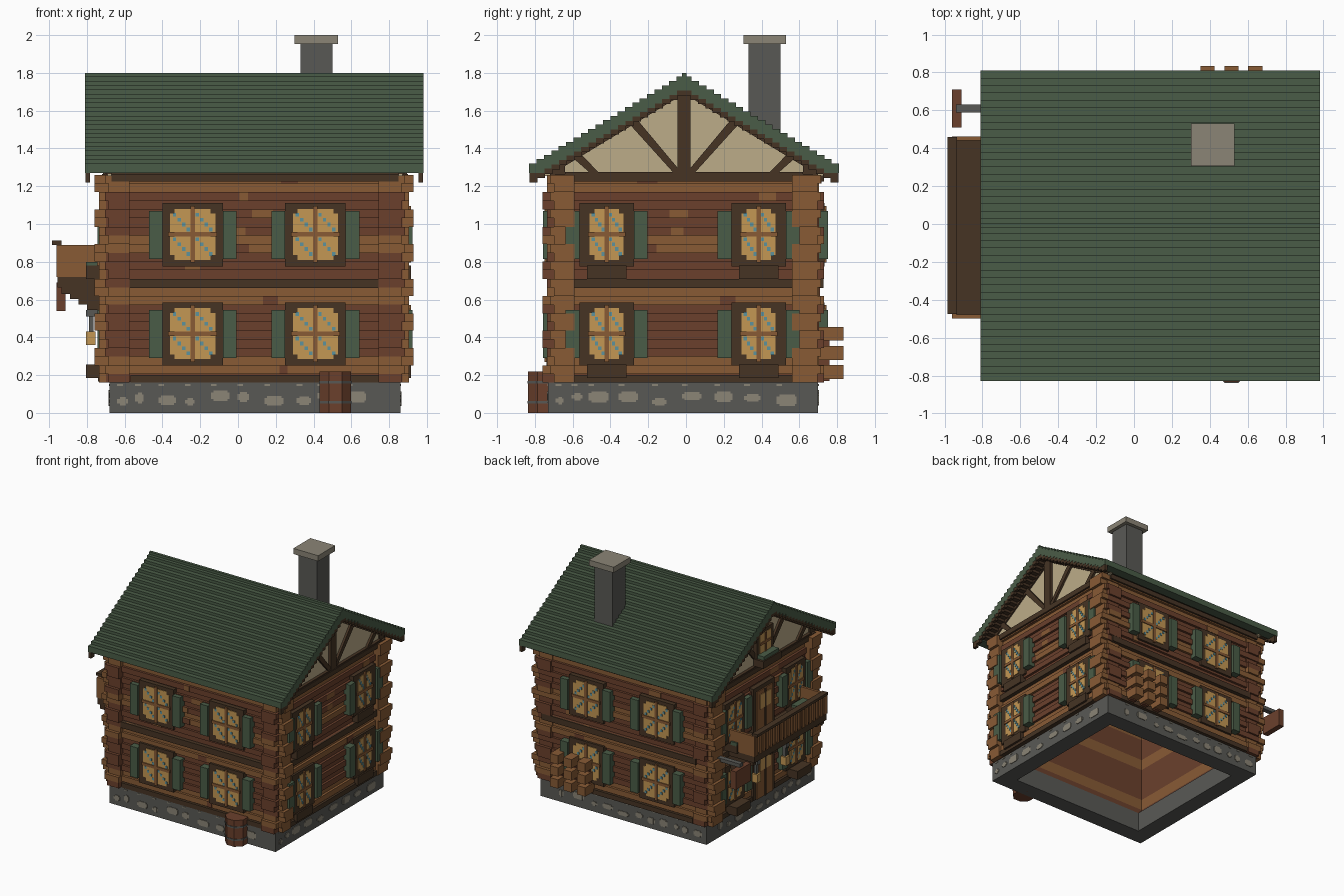
import bpy, bmesh, math, random
from mathutils import Vector

random.seed(4)
if "Cube" in bpy.data.objects:
    bpy.data.objects.remove(bpy.data.objects["Cube"])

COLOURS = {
    "red_wood": (107, 64, 44), "light_wood": (136, 91, 53), "dark_wood": (70, 52, 36),
    "roof_green": (74, 92, 71), "stone_grey": (89, 89, 85), "pale_stone": (139, 133, 118),
    "cream_plaster": (188, 172, 137), "window_amber": (196, 151, 84), "glass_blue": (92, 146, 158),
}


def linear(c):
    c /= 255
    return c / 12.92 if c <= 0.04045 else ((c + 0.055) / 1.055) ** 2.4


MATS = {}
for name, rgb in COLOURS.items():
    m = bpy.data.materials.new(name)
    col = tuple(linear(c) for c in rgb) + (1,)
    m.diffuse_color = col
    m.use_nodes = True
    bsdf = m.node_tree.nodes["Principled BSDF"]
    bsdf.inputs["Base Color"].default_value = col
    bsdf.inputs["Roughness"].default_value = 0.9
    MATS[name] = m

PARTS = {}  # part name -> (bmesh, list of colours used)


def prism(part, colour, ring, offset):
    """Extrude a ring of points by an offset into a closed solid."""
    bm, used = PARTS.setdefault(part, (bmesh.new(), []))
    if colour not in used:
        used.append(colour)
    a = [bm.verts.new(p) for p in ring]
    b = [bm.verts.new(Vector(p) + Vector(offset)) for p in ring]
    n = len(a)
    faces = [bm.faces.new(a[::-1]), bm.faces.new(b)]
    faces += [bm.faces.new((a[i], a[(i + 1) % n], b[(i + 1) % n], b[i])) for i in range(n)]
    for f in faces:
        f.material_index = used.index(colour)
    bmesh.ops.recalc_face_normals(bm, faces=faces)


def box(part, colour, x0, x1, y0, y1, z0, z1):
    prism(part, colour, [(x0, y0, z0), (x1, y0, z0), (x1, y1, z0), (x0, y1, z0)], (0, 0, z1 - z0))


def wbox(part, colour, side, u0, u1, d0, d1, z0, z1):
    """Box on a wall: u runs along the wall, d points outward from its surface."""
    s, base, along_x = {"front": (-1, -0.72, 1), "back": (1, 0.715, 1),
                        "right": (1, 0.885, 0), "left": (-1, -0.705, 0)}[side]
    a, b = sorted((base + s * d0, base + s * d1))
    if along_x:
        box(part, colour, u0, u1, a, b, z0, z1)
    else:
        box(part, colour, a, b, u0, u1, z0, z1)


# Foundation ring with pale stones set in its faces
for x0, x1, y0, y1 in ((-0.68, 0.86, -0.73, -0.59), (-0.68, 0.86, 0.56, 0.70),
                       (-0.68, -0.54, -0.59, 0.56), (0.72, 0.86, -0.59, 0.56)):
    box("foundation", "stone_grey", x0, x1, y0, y1, 0, 0.165)
for side, lo, hi, d in (("front", -0.66, 0.84, 0.01), ("back", -0.66, 0.84, -0.015),
                        ("left", -0.71, 0.68, -0.025), ("right", -0.71, 0.68, -0.025)):
    u = lo + 0.02
    while u < hi - 0.12:
        w, z = random.uniform(0.04, 0.11), random.uniform(0.035, 0.07)
        h = random.uniform(0.025, 0.05)
        wbox("foundation_stones", "pale_stone", side, u, u + w, d - 0.01, d + 0.004, z + 0.01, z + h)
        wbox("foundation_stones", "pale_stone", side, u + 0.015, u + w - 0.01, d - 0.01, d + 0.005,
             z, z + h + 0.01)
        wbox("foundation_stones", "pale_stone", side, u, u + 0.03, d - 0.01, d + 0.004, 0.143, 0.152)
        u += w + random.uniform(0.03, 0.09)

# Log walls: alternating bulging and recessed courses, crossing at the corners
ROWS, H = 24, 1.1 / 24
for i in range(ROWS):
    z0 = 0.16 + i * H
    z1, zc = z0 + H, z0 + H / 2
    light = any(abs(zc - c) < 0.05 for c in (0.245, 0.61, 0.905, 1.2))
    col = "light_wood" if light else "red_wood"
    g = 0 if i % 2 else 0.02
    e = 0 if (i // 2) % 2 else 0.025
    for part, y0, y1 in (("front_log_wall", -0.72 + g, -0.59), ("back_log_wall", 0.56, 0.715 - g)):
        box(part, col, -0.70, 0.87, y0, y1, z0, z1)
        box(part, "light_wood", -0.76 + e, -0.70, y0, y1, z0, z1)
        box(part, "light_wood", 0.87, 0.93 - e, y0, y1, z0, z1)
    for part, x0, x1 in (("left_log_wall", -0.705 + g, -0.575), ("right_log_wall", 0.745, 0.885 - g)):
        box(part, col, x0, x1, -0.735 - e, 0.705 + e, z0, z1)
    # Weathered patches of the other wood tone
    if i % 2:
        other = "red_wood" if light else "light_wood"
        for side, lo, hi in (("front", -0.55, 0.7), ("back", -0.55, 0.7),
                             ("left", -0.55, 0.5), ("right", -0.55, 0.5)):
            u = random.uniform(lo, hi - 0.1)
            wbox("log_patches", other, side, u, u + random.uniform(0.04, 0.12), -0.01, 0.003, z0, z1)

# Dark timber bands around the house
for side, lo, hi in (("front", -0.57, 0.75), ("back", -0.57, 0.75),
                     ("left", -0.59, 0.57), ("right", -0.59, 0.57)):
    wbox("timber_bands", "dark_wood", side, lo, hi, -0.03, 0.012, 0.16, 0.20)
    wbox("timber_bands", "dark_wood", side, lo - 0.03, hi + 0.08, -0.03, 0.014, 0.66, 0.71)
    wbox("timber_bands", "dark_wood", side, lo - 0.1, hi + 0.1, -0.06, 0.016, 1.225, 1.265)
for y0, y1 in ((-0.72, -0.64), (0.62, 0.70)):
    box("wall_plates", "dark_wood", -0.70, 0.88, y0, y1, 1.25, 1.31)


def window(side, u, z, hw, hf, box_below):
    """Framed amber window with cross bars, blue glints, shutters and sill."""
    p = side + "_windows"
    wbox(p, "dark_wood", side, u - hf, u + hf, -0.03, 0.018, z - 0.17, z + 0.165)
    wbox(p, "window_amber", side, u - hw, u + hw, 0, 0.022, z - 0.11, z + 0.11)
    wbox(p, "window_amber", side, u - hw + 0.025, u + hw - 0.025, 0, 0.023, z - 0.135, z + 0.135)
    for a in (-1, 1):
        for b in (-1, 1):
            for k in range(4):
                du, dz = a * hw / 2 + (k - 1.5) * hw * 0.2, b * 0.065 - (k - 1.5) * 0.026
                wbox(p, "glass_blue", side, u + du - 0.009, u + du + 0.009, 0, 0.026,
                     z + dz - 0.010, z + dz + 0.010)
        s0, s1 = sorted((u + a * hf, u + a * (hf + 0.072)))
        wbox(side + "_shutters", "roof_green", side, s0, s1, -0.03, 0.038, z - 0.13, z + 0.125)
    wbox(p, "light_wood", side, u - 0.012, u + 0.012, 0, 0.03, z - 0.15, z + 0.15)
    wbox(p, "light_wood", side, u - hw - 0.01, u + hw + 0.01, 0, 0.03, z - 0.012, z + 0.012)
    if box_below:
        wbox(p, "dark_wood", side, u - hf + 0.04, u + hf - 0.04, -0.03, box_below, z - 0.235, z - 0.165)


for z in (0.42, 0.945):
    for u in (-0.24, 0.41):
        window("front", u, z, 0.12, 0.16, 0)
        window("back", u, z, 0.12, 0.16, 0)
    for u in (-0.42, 0.385):
        window("right", u, z, 0.09, 0.145, 0.03)
        window("left", u, z, 0.09, 0.13, 0.10)
for u in (-0.42, 0.385):
    wbox("balcony_plants", "roof_green", "left", u - 0.09, u + 0.09, 0.04, 0.1, 0.77, 0.80)

# Doors on the balcony side, with lamps
for z0, z1 in ((0.165, 0.58), (0.71, 1.10)):
    wbox("left_doors", "dark_wood", "left", -0.14, 0.14, -0.03, 0.02, z0, z1)
    wbox("left_doors", "light_wood", "left", -0.105, 0.105, 0, 0.028, z0, z1 - 0.035)
    wbox("left_doors", "window_amber", "left", -0.07, 0.07, 0, 0.033, z1 - 0.19, z1 - 0.07)
    wbox("left_doors", "dark_wood", "left", -0.01, 0.01, 0, 0.036, z0, z1 - 0.035)
for u in (-0.2, 0.18):
    wbox("door_lamps", "window_amber", "left", u - 0.025, u + 0.025, 0.05, 0.10, 0.36, 0.43)
    wbox("door_lamps", "stone_grey", "left", u - 0.012, u + 0.012, 0.06, 0.085, 0.43, 0.51)
    wbox("door_lamps", "stone_grey", "left", u - 0.02, u + 0.02, -0.02, 0.10, 0.51, 0.545)

# Balcony with picket rail and stepped braces
box("balcony_floor", "dark_wood", -0.955, -0.69, -0.495, 0.455, 0.665, 0.735)
for y0 in (-0.50, 0.44):
    box("balcony_rail", "light_wood", -0.96, -0.69, y0, y0 + 0.022, 0.72, 0.89)
box("balcony_rail", "red_wood", -0.950, -0.938, -0.48, 0.445, 0.735, 0.89)
for k in range(20):
    y = -0.485 + k * 0.0475
    box("balcony_rail", "light_wood", -0.962, -0.936, y, y + 0.030, 0.72, 0.89)
box("balcony_rail_cap", "dark_wood", -0.985, -0.935, -0.475, 0.46, 0.89, 0.912)
for y in (-0.49, -0.17, 0.12, 0.41):
    for k in range(4):
        box("balcony_braces", "dark_wood", -0.935 + k * 0.045, -0.69, y, y + 0.035,
            0.63 - k * 0.028, 0.666 - k * 0.028)

# Hanging sign board on a metal arm
box("sign_arm", "stone_grey", -0.94, -0.70, 0.59, 0.63, 0.69, 0.72)
box("sign_board", "red_wood", -0.96, -0.912, 0.51, 0.71, 0.54, 0.69)

# Stepped roof, dark lining and barge boards
YC, X0, X1 = -0.01, -0.81, 0.982
for i in range(21):
    yo, top = 0.82 - i * 0.039, 1.32 + i * 0.023
    for s in (-1, 1):
        def span(a, b):
            return sorted((YC + s * a, YC + s * b))
        box("roof_shingles", "roof_green", X0, X1, *span(yo, max(yo - 0.08, 0)), top - 0.05, top)
        inner = max(yo - 0.045, 0)
        if i > 1:
            box("roof_lining", "dark_wood", X0 + 0.01, X1 - 0.01, *span(yo, inner), top - 0.085, top - 0.045)
        for xa in (X0 + 0.002, X1 - 0.027):
            box("barge_boards", "dark_wood", xa, xa + 0.025, *span(yo - 0.002, inner), top - 0.10, top - 0.048)
box("roof_ridge", "roof_green", X0, X1, YC - 0.012, YC + 0.012, 1.75, 1.80)

# Plaster gables with timber framing
for side, xa, s in (("right", 0.85, 1), ("left", -0.67, -1)):
    part = side + "_gable"

    def slab(colour, pts, d):
        prism(part, colour, [(xa, y, z) for y, z in pts], (s * d, 0, 0))

    slab("cream_plaster", [(-0.78, 1.255), (0.76, 1.255), (YC, 1.735)], 0.02)
    slab("dark_wood", [(YC - 0.035, 1.26), (YC + 0.035, 1.26), (YC + 0.035, 1.72), (YC - 0.035, 1.72)], 0.045)
    slab("dark_wood", [(-0.64, 1.245), (0.62, 1.245), (0.62, 1.275), (-0.64, 1.275)], 0.045)
    for m in (-1, 1):
        for (ya, za), (yb, zb) in (((0.02, 1.28), (0.27, 1.54)), ((0.44, 1.26), (0.58, 1.37))):
            slab("dark_wood", [(YC + m * ya, za), (YC + m * (ya + 0.035), za - 0.01),
                               (YC + m * (yb + 0.02), zb - 0.01), (YC + m * (yb - 0.02), zb + 0.015)], 0.038)
        # Raking timber just below the roof
        slab("dark_wood", [(YC + m * 0.76, 1.265), (YC, 1.725), (YC, 1.69), (YC + m * 0.70, 1.265)], 0.032)
# Small attic window and planter on the balcony side
wbox("attic_window", "dark_wood", "left", -0.12, 0.10, -0.03, 0.022, 1.34, 1.56)
wbox("attic_window", "window_amber", "left", -0.085, 0.065, 0, 0.026, 1.37, 1.53)
wbox("attic_window", "light_wood", "left", -0.02, 0.0, 0, 0.032, 1.37, 1.53)
wbox("attic_window", "light_wood", "left", -0.085, 0.065, 0, 0.032, 1.44, 1.46)
wbox("attic_planter", "dark_wood", "left", -0.13, 0.11, 0, 0.09, 1.28, 1.34)
wbox("attic_planter", "roof_green", "left", -0.11, 0.09, 0.02, 0.08, 1.34, 1.37)

# Chimney
box("chimney", "stone_grey", 0.33, 0.50, 0.33, 0.50, 1.38, 1.96)
box("chimney_cap", "pale_stone", 0.30, 0.53, 0.305, 0.53, 1.953, 2.0)


# Barrel by the front wall
def octagon(r, z):
    return [(0.515 + r * math.cos(math.pi / 8 + k * math.pi / 4),
             -0.752 + r * math.sin(math.pi / 8 + k * math.pi / 4), z) for k in range(8)]


prism("barrel", "red_wood", octagon(0.090, 0), (0, 0, 0.22))
for z in (0.05, 0.155):
    prism("barrel", "stone_grey", octagon(0.094, z), (0, 0, 0.014))

# Firewood stack at the back
for x in (0.35, 0.477, 0.602):
    for z in (0.18, 0.28, 0.382):
        box("firewood", "light_wood", x, x + 0.076, 0.68, 0.835, z, z + 0.074)
    box("firewood", "red_wood", x + 0.012, x + 0.064, 0.70, 0.76, 0.17, 0.44)

# Turn the collected parts into objects
for name, (bm, used) in PARTS.items():
    me = bpy.data.meshes.new(name)
    bm.to_mesh(me)
    bm.free()
    for c in used:
        me.materials.append(MATS[c])
    bpy.context.scene.collection.objects.link(bpy.data.objects.new(name, me))
